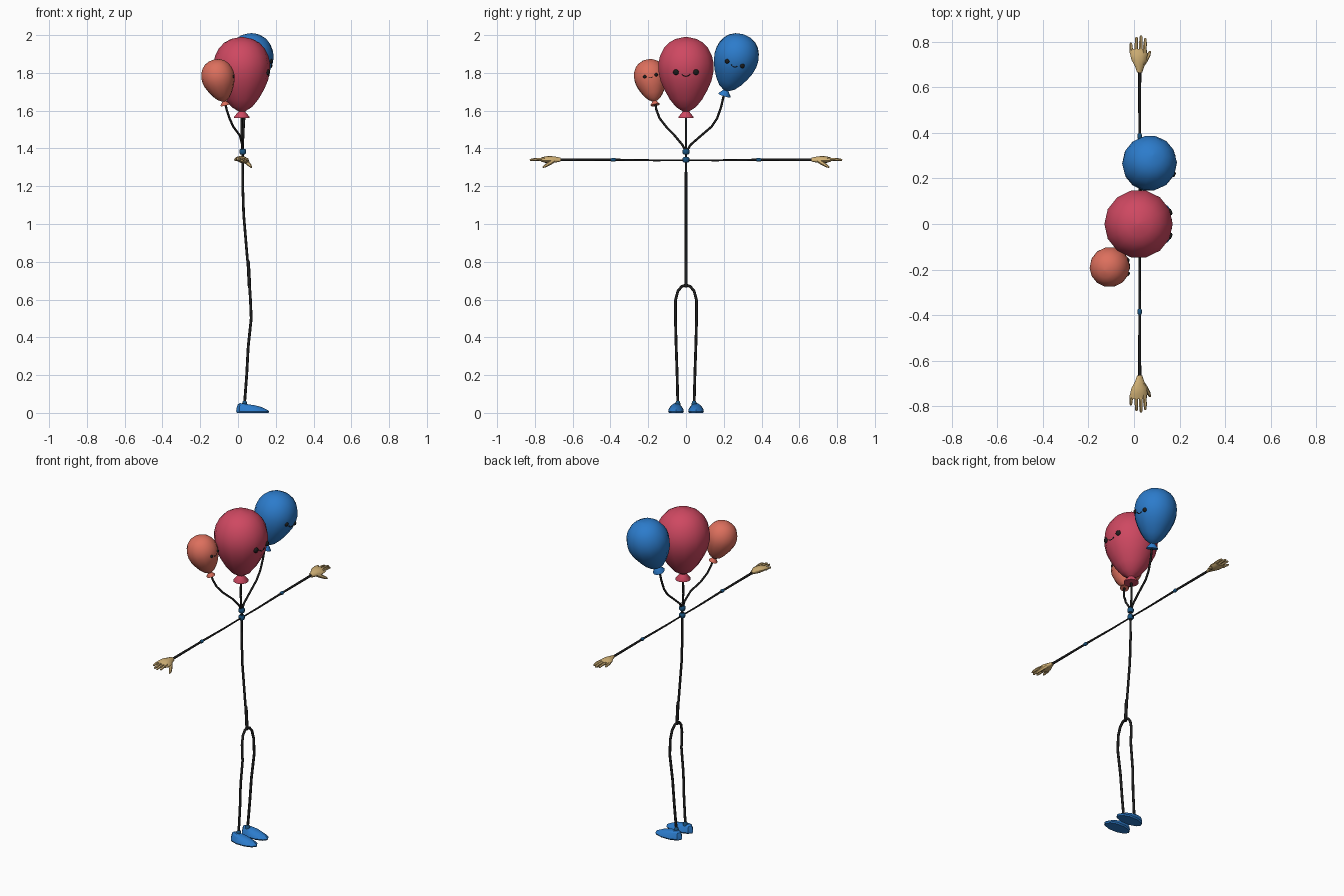
import bpy, bmesh, math
from mathutils import Vector, Matrix

if "Cube" in bpy.data.objects:
    bpy.data.objects.remove(bpy.data.objects["Cube"])


def material(name, rgb):
    m = bpy.data.materials.new(name)
    m.diffuse_color = (*rgb, 1)
    m.use_nodes = True
    m.node_tree.nodes["Principled BSDF"].inputs["Base Color"].default_value = m.diffuse_color
    return m


BLACK = material("black", (0.012, 0.012, 0.012))
RED = material("raspberry", (0.62, 0.065, 0.12))
BLUE = material("blue", (0.025, 0.2, 0.6))
CORAL = material("coral", (0.72, 0.16, 0.11))
SAND = material("sand", (0.64, 0.44, 0.18))
NAVY = material("joint_blue", (0.01, 0.09, 0.22))


def loft(name, rings, mat, angle=40, matrix=None):
    """Skin a list of equal-length rings and cap both ends."""
    bm = bmesh.new()
    vr = [[bm.verts.new(p) for p in r] for r in rings]
    n = len(vr[0])
    for a, b in zip(vr, vr[1:]):
        for i in range(n):
            j = (i + 1) % n
            bm.faces.new((a[i], a[j], b[j], b[i]))
    bm.faces.new(vr[0])
    bm.faces.new(vr[-1])
    bmesh.ops.recalc_face_normals(bm, faces=bm.faces)
    if matrix:
        bm.transform(matrix)
    me = bpy.data.meshes.new(name)
    bm.to_mesh(me)
    bm.free()
    me.materials.append(mat)
    ob = bpy.data.objects.new(name, me)
    bpy.context.collection.objects.link(ob)
    bpy.ops.object.select_all(action='DESELECT')
    ob.select_set(True)
    bpy.context.view_layer.objects.active = ob
    bpy.ops.object.shade_smooth_by_angle(angle=math.radians(angle))
    return ob


def tube(name, pts, radii, mat, sides=8, matrix=None):
    """Round tube through points; radii is one number or one per point."""
    pts = [Vector(p) for p in pts]
    if not isinstance(radii, (list, tuple)):
        radii = [radii] * len(pts)
    rings, u = [], None
    for i, (p, r) in enumerate(zip(pts, radii)):
        t = (pts[min(i + 1, len(pts) - 1)] - pts[max(i - 1, 0)]).normalized()
        u = u or t.orthogonal()
        u = (u - t * u.dot(t)).normalized()
        v = t.cross(u)
        rings.append([p + r * (math.cos(a) * u + math.sin(a) * v)
                      for a in (2 * math.pi * k / sides for k in range(sides))])
    return loft(name, rings, mat, 50, matrix)


def oval(center, ax, ay, n=10):
    """Ring of points around center spanned by two half-axis vectors."""
    c, ax, ay = Vector(center), Vector(ax), Vector(ay)
    return [c + ax * math.cos(2 * math.pi * k / n) + ay * math.sin(2 * math.pi * k / n)
            for k in range(n)]


# Balloon profile: (height above the knot, radius)
PROFILE = [(0, .042), (.006, .042), (.036, .017), (.044, .03), (.06, .055), (.1, .088),
           (.15, .117), (.2, .139), (.25, .15), (.29, .15), (.33, .141),
           (.37, .121), (.4, .093), (.42, .056), (.43, .006)]


def radius_at(z):
    for (z0, r0), (z1, r1) in zip(PROFILE, PROFILE[1:]):
        if z0 <= z <= z1:
            return r0 + (r1 - r0) * (z - z0) / (z1 - z0)


def on_surface(y, z):
    r = radius_at(z) * .99
    return Vector((math.sqrt(r * r - y * y), y, z))


def balloon(name, knot, center, s, mat):
    knot = Vector(knot)
    q = Vector((0, 0, 1)).rotation_difference(Vector(center) - knot)
    M = Matrix.Translation(knot) @ q.to_matrix().to_4x4() @ Matrix.Scale(s, 4)
    loft(name, [oval((0, 0, z), (r, 0, 0), (0, r, 0), 14) for z, r in PROFILE], mat, 40, M)
    # Face: two button eyes and a small smile
    for side, sy in (("left", 1), ("right", -1)):
        p = on_surface(sy * .053, .244)
        n = Vector((p.x, p.y, 0)).normalized()
        tube(f"{name}_{side}_eye", [p - n * .006, p + n * .004, p + n * .009],
             [.015, .015, .009], BLACK, 10, M)
    smile = [on_surface(y, .222 + 20 * y * y) for y in (-.022, -.012, 0, .012, .022)]
    tube(name + "_smile", smile, .003, BLACK, 6, M)


balloon("red_balloon", (.02, 0, 1.56), (.02, 0, 1.83), 1.0, RED)
balloon("blue_balloon", (.04, .203, 1.68), (.067, .264, 1.874), .795, BLUE)
balloon("coral_balloon", (-.068, -.163, 1.63), (-.105, -.188, 1.775), .582, CORAL)

# Balloon strings
tube("red_string", [(.025, 0, 1.37), (.018, 0, 1.47), (.02, 0, 1.58)], .006, BLACK)
tube("blue_string", [(.025, 0, 1.38), (.025, .025, 1.42), (.028, .08, 1.468),
                     (.03, .135, 1.515), (.033, .165, 1.56), (.036, .186, 1.62),
                     (.04, .203, 1.695)], .006, BLACK)
tube("coral_string", [(.025, 0, 1.38), (.022, -.02, 1.42), (.01, -.06, 1.468),
                      (-.025, -.105, 1.515), (-.045, -.14, 1.56), (-.06, -.157, 1.605),
                      (-.068, -.163, 1.64)], .006, BLACK)

# Torso string and the joints on it
tube("torso", [(.025, 0, 1.4), (.025, 0, 1.2), (.03, 0, 1.05), (.04, 0, .93),
               (.05, 0, .81), (.054, 0, .8), (.061, 0, .665)],
     [.006, .007, .007, .007, .007, .009, .009], BLACK)
for name, z in (("neck_joint", 1.383), ("chest_joint", 1.34)):
    tube(name, [(.025, 0, z - .014), (.025, 0, z - .008), (.025, 0, z + .008),
                (.025, 0, z + .014)], [.013, .018, .018, .013], NAVY)

for side, s in (("left", 1), ("right", -1)):
    # Arm and elbow
    tube(side + "_arm", [(.025, 0, 1.338), (.025, s * .15, 1.337), (.025, s * .38, 1.34),
                         (.025, s * .68, 1.34)], [.004, .005, .006, .007], BLACK)
    tube(side + "_elbow", [(.025, s * y, 1.34) for y in (.372, .379, .391, .398)],
         [.007, .01, .01, .007], NAVY)

    # Hand: flattened palm, four fingers, thumb
    palm = [(.664, .025, .011, .009), (.69, .025, .02, .014), (.72, .023, .034, .019),
            (.745, .021, .038, .016), (.768, .02, .035, .009)]
    loft(side + "_palm", [oval((x, s * y, 1.341), (w, 0, -.006), (.1 * h, 0, h))
                          for y, x, w, h in palm], SAND, 50)
    fingers = [(-.01, -.014, .795), (.01, .011, .82), (.029, .031, .827), (.046, .05, .816)]
    for i, (x0, x1, y) in enumerate(fingers):
        tube(f"{side}_finger_{i + 1}",
             [(x0, s * .75, 1.342), (x0 * .4 + x1 * .6, s * (y - .03), 1.343),
              (x1, s * (y - .005), 1.339), (x1, s * y, 1.338)],
             [.009, .008, .006, .003], SAND, 6)
    tube(side + "_thumb", [(.035, s * .7, 1.338), (.052, s * .722, 1.322),
                           (.066, s * .745, 1.307), (.071, s * .758, 1.3)],
         [.013, .011, .008, .004], SAND, 6)

    # Leg string and ankle
    tube(side + "_leg", [(.06, 0, .676), (.061, s * .022, .67), (.063, s * .043, .645),
                         (.066, s * .056, .595), (.07, s * .056, .5), (.054, s * .052, .35),
                         (.046, s * .047, .2), (.034, s * .043, .04)], .0075, BLACK)
    tube(side + "_ankle", [(.035, s * .043, z) for z in (.035, .045, .056, .063)],
         [.014, .014, .012, .008], NAVY)

    # Shoe: oval sole stepping up to a narrow, sloping top
    shoe = [(.078, .084, .038, .0, .0), (.078, .088, .044, .008, .0),
            (.074, .082, .04, .02, -.004), (.06, .062, .027, .038, -.006),
            (.05, .04, .014, .046, -.006)]
    loft(side + "_shoe", [oval((x, s * .053, z), (l, 0, dz), (0, w, 0))
                          for x, l, w, z, dz in shoe], BLUE, 25)
